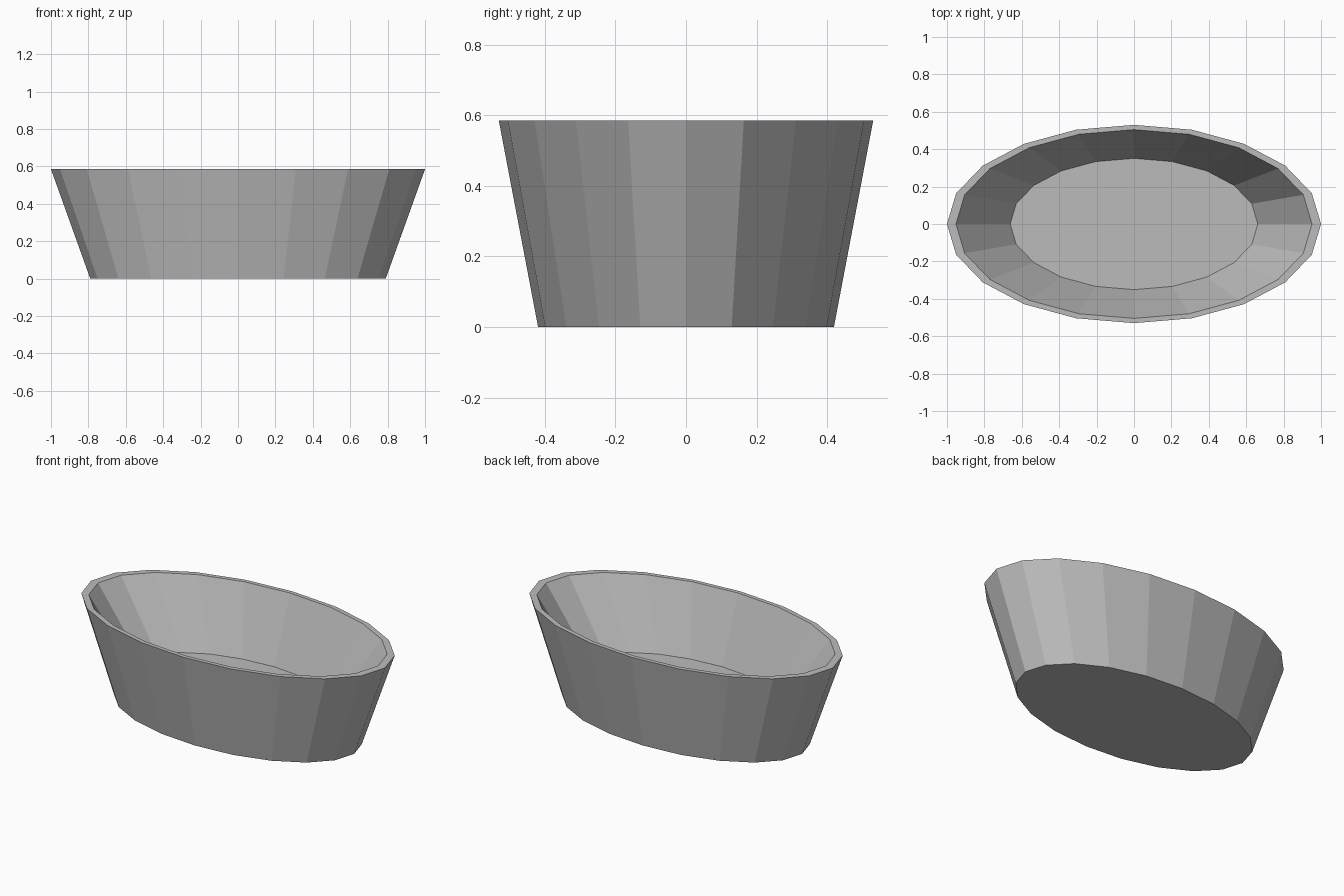
import bpy
import bmesh
from math import cos, sin, tau

if "Cube" in bpy.data.objects:
    bpy.data.objects.remove(bpy.data.objects["Cube"])

SIDES = 20
DEPTH_RATIO = 0.53


def make_material(name, colour):
    mat = bpy.data.materials.new(name)
    mat.use_nodes = True
    mat.diffuse_color = colour
    mat.node_tree.nodes["Principled BSDF"].inputs["Base Color"].default_value = colour
    return mat


def oval_ring(bm, radius, z):
    """Add one faceted oval of vertices."""
    angles = [tau * i / SIDES for i in range(SIDES)]
    return [bm.verts.new((radius * cos(a), radius * DEPTH_RATIO * sin(a), z))
            for a in angles]


# Tub: base, outer wall, rim, inner wall and raised floor
profile = [(0.79, 0.0), (1.0, 0.585), (0.952, 0.585), (0.662, 0.19)]
bm = bmesh.new()
rings = [oval_ring(bm, r, z) for r, z in profile]
for lower, upper in zip(rings, rings[1:]):
    for i in range(SIDES):
        j = (i + 1) % SIDES
        bm.faces.new((lower[i], lower[j], upper[j], upper[i]))
bm.faces.new(list(reversed(rings[0])))
bm.faces.new(rings[-1])
bmesh.ops.recalc_face_normals(bm, faces=bm.faces)

mesh = bpy.data.meshes.new("oval_tub")
bm.to_mesh(mesh)
bm.free()
mesh.materials.append(make_material("grey", (0.5, 0.5, 0.5, 1.0)))
tub = bpy.data.objects.new("oval_tub", mesh)
bpy.context.collection.objects.link(tub)
